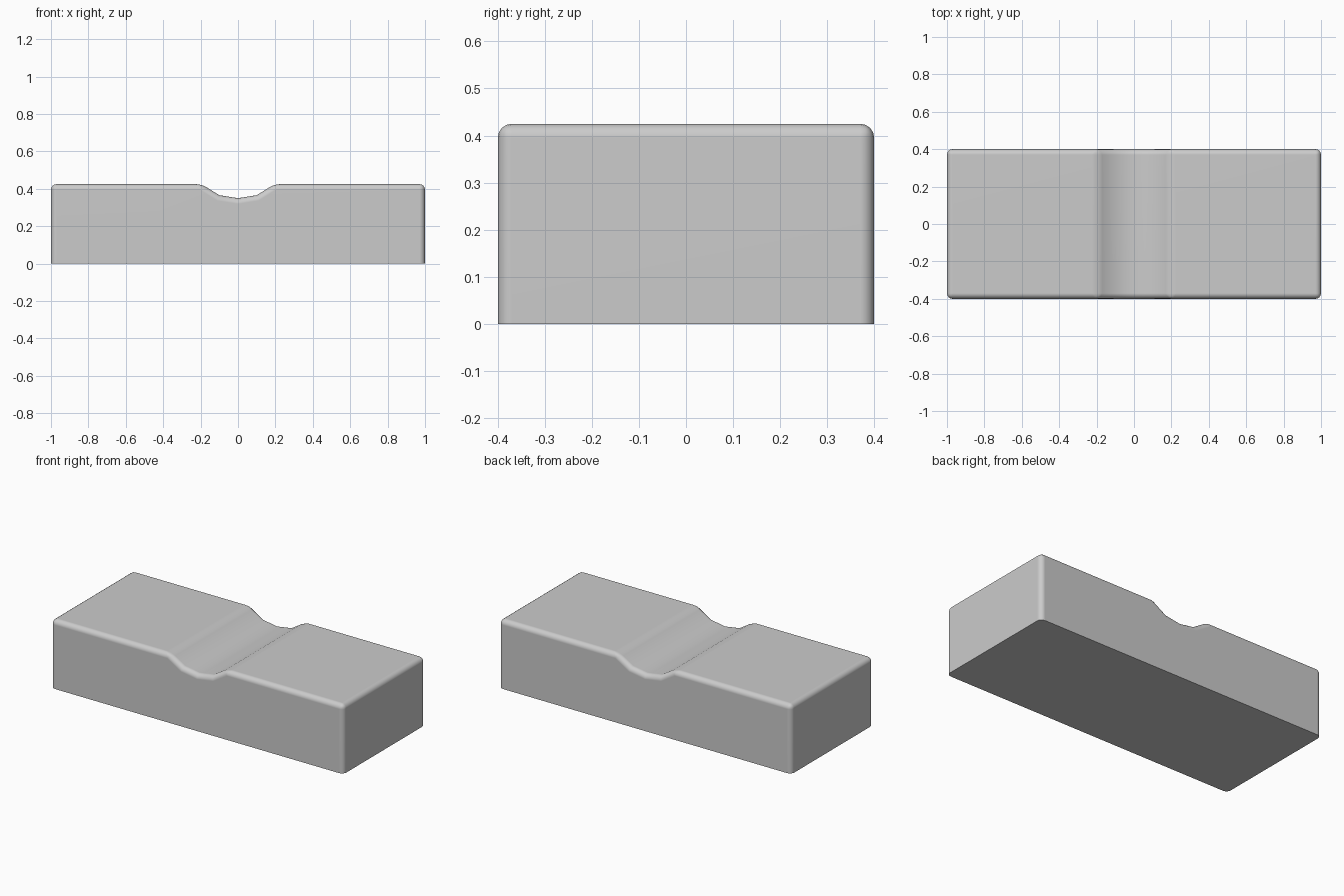
import bpy, bmesh, math

if "Cube" in bpy.data.objects:
    bpy.data.objects.remove(bpy.data.objects["Cube"])

# Front profile of the block, with the shallow groove across the top
half = [(1.0, 0.0), (1.0, 0.425), (0.195, 0.425), (0.1, 0.366)]
profile = half + [(0.0, 0.35)] + [(-x, z) for x, z in reversed(half)]

bm = bmesh.new()
face = bm.faces.new([bm.verts.new((x, -0.4, z)) for x, z in profile])
ext = bmesh.ops.extrude_face_region(bm, geom=[face])
bmesh.ops.translate(bm, vec=(0, 0.8, 0),
                    verts=[g for g in ext["geom"] if isinstance(g, bmesh.types.BMVert)])
bmesh.ops.recalc_face_normals(bm, faces=bm.faces)

# Round every crisp edge except those around the flat underside
edges = [e for e in bm.edges
         if max(v.co.z for v in e.verts) > 0.01
         and e.calc_face_angle(0) > math.radians(28)]
bmesh.ops.bevel(bm, geom=edges, offset=0.03, offset_type='OFFSET',
                segments=4, profile=0.5, affect='EDGES', clamp_overlap=True)

mesh = bpy.data.meshes.new("grooved_block")
bm.to_mesh(mesh)
bm.free()
block = bpy.data.objects.new("grooved_block", mesh)
bpy.context.collection.objects.link(block)
bpy.context.view_layer.objects.active = block
block.select_set(True)
bpy.ops.object.shade_smooth_by_angle(angle=math.radians(40))

# Keep the large flat faces evenly shaded
mod = block.modifiers.new("weighted_normals", 'WEIGHTED_NORMAL')
mod.keep_sharp = True
